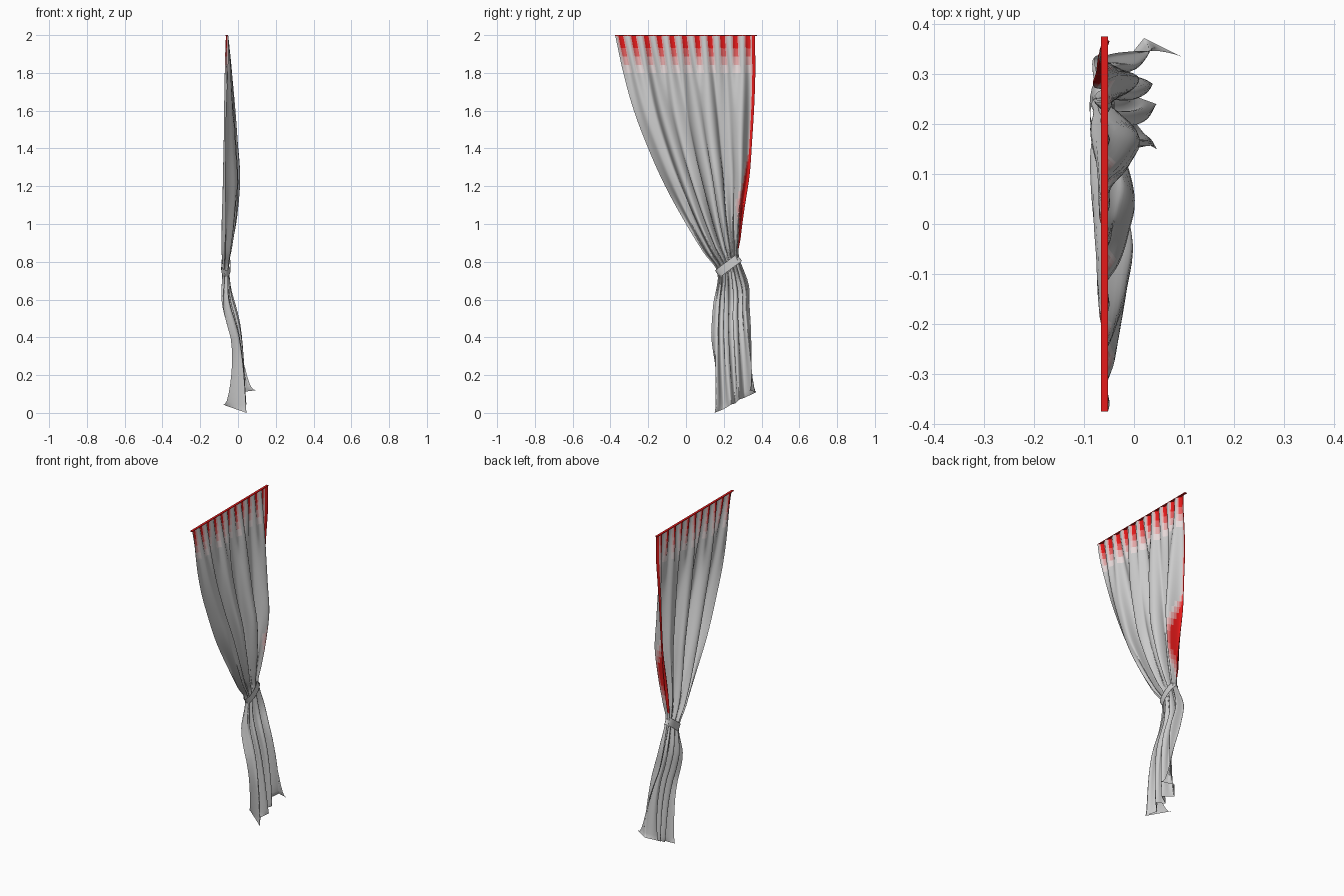
import bpy, bmesh
from math import cos, sin, pi, radians
from mathutils import Matrix, Vector

if "Cube" in bpy.data.objects:
    bpy.data.objects.remove(bpy.data.objects["Cube"])

COLS, SUB, PLEATS = 88, 5, 11

# Cross-sections: left z, left y, right z, right y, depth centre, fold depth, header amount
SECTIONS = [
    (2.00, -0.375, 2.00, 0.365, -0.058, 0.006, 1.0),
    (1.80, -0.332, 1.80, 0.367, -0.051, 0.022, 0.35),
    (1.60, -0.276, 1.62, 0.361, -0.044, 0.032, 0.1),
    (1.40, -0.200, 1.44, 0.350, -0.038, 0.040, 0.05),
    (1.20, -0.110, 1.26, 0.337, -0.034, 0.049, 0.05),
    (1.00, 0.000, 1.07, 0.308, -0.045, 0.046, 0.2),
    (0.85, 0.092, 0.93, 0.290, -0.058, 0.034, 0.3),
    (0.74, 0.167, 0.83, 0.280, -0.064, 0.020, 0.3),
    (0.58, 0.145, 0.68, 0.332, -0.062, 0.028, 0.1),
    (0.45, 0.135, 0.54, 0.338, -0.030, 0.030, 0.0),
    (0.30, 0.132, 0.38, 0.352, 0.008, 0.024, 0.0),
    (0.00, 0.150, 0.11, 0.370, 0.020, 0.030, 0.0),
]
# Zigzag path of the hem
HEM = [Vector(p) for p in (
    (-0.083, 0.225, 0.045), (0.045, 0.15, 0.0), (0.005, 0.20, 0.02),
    (0.045, 0.24, 0.045), (-0.01, 0.26, 0.05), (0.035, 0.28, 0.07),
    (-0.03, 0.31, 0.08), (0.02, 0.372, 0.11), (0.095, 0.335, 0.12))]


def section(t):
    """Smoothly interpolated cross-section values."""
    n = len(SECTIONS) - 1
    i = min(int(t), n - 1)
    f = t - i
    a, b, c, d = (SECTIONS[max(0, min(n, k))] for k in (i - 1, i, i + 1, i + 2))
    return [0.5 * (2*q + (r - p)*f + (2*p - 5*q + 4*r - s)*f*f
                   + (3*q - p - 3*r + s)*f**3)
            for p, q, r, s in zip(a, b, c, d)]


def hem_point(u):
    k = min(int(u * 8), 7)
    return HEM[k].lerp(HEM[k + 1], u * 8 - k)


def cloth_point(u, t):
    zl, yl, zr, yr, xc, amp, header = section(t)
    fold = -cos(8 * pi * u) * 0.8 + 0.2 * sin(14 * pi * u)
    pleat = cos(2 * pi * PLEATS * u)
    x = xc + amp * (fold * (1 - header) + pleat * header)
    y = yl + (yr - yl) * u
    y += 0.25 * amp * sin(16 * pi * u) * sin(pi * u) * (1 - header)
    z = zl + (zr - zl) * u
    z -= 0.006 * (0.5 - 0.5 * pleat) * max(0, 1 - t)
    p = Vector((x, y, z))
    w = max(0, (t - 9.3) / (len(SECTIONS) - 1 - 9.3))
    return p.lerp(hem_point(u), w ** 1.3)


def redness(u, z):
    """Red streaks in the header and a red band on the inner edge."""
    streak = max(0, cos(2 * pi * PLEATS * (u - 0.04)) + 0.6) / 1.3
    r = min(1, streak) * max(0, min(1, (z - 1.80) / 0.12))
    if z > 0.87:
        width = 0.035 + 0.12 * max(0, 1 - abs(z - 1.1) / 0.28)
        r = max(r, min(1, max(0, (u - 1 + width) / (0.45 * width))))
    return r


# Grey-to-red shades
shades = []
for k in range(9):
    f = k / 8
    m = bpy.data.materials.new("cloth_shade_%d" % k)
    m.diffuse_color = (0.8 - 0.02 * f, 0.8 * (1 - f) + 0.01 * f, 0.8 * (1 - f) + 0.01 * f, 1)
    m.use_nodes = True
    m.node_tree.nodes["Principled BSDF"].inputs["Base Color"].default_value = m.diffuse_color
    shades.append(m)

# Curtain cloth
bm = bmesh.new()
rows = (len(SECTIONS) - 1) * SUB
grid = [[bm.verts.new(cloth_point(i / COLS, j / SUB)) for i in range(COLS + 1)]
        for j in range(rows + 1)]
for j in range(rows):
    for i in range(COLS):
        f = bm.faces.new((grid[j][i], grid[j + 1][i], grid[j + 1][i + 1], grid[j][i + 1]))
        f.smooth = True
        f.material_index = round(8 * redness((i + 0.5) / COLS, f.calc_center_median().z))
mesh = bpy.data.meshes.new("curtain_cloth")
bm.to_mesh(mesh)
bm.free()
for m in shades:
    mesh.materials.append(m)
bpy.context.collection.objects.link(bpy.data.objects.new("curtain_cloth", mesh))


def add_part(name, bm, matrix, smooth, material=None):
    for f in bm.faces:
        f.smooth = smooth
    bm.transform(matrix)
    me = bpy.data.meshes.new(name)
    bm.to_mesh(me)
    bm.free()
    if material:
        me.materials.append(material)
    bpy.context.collection.objects.link(bpy.data.objects.new(name, me))


# Flat red strip along the top edge
bm = bmesh.new()
bmesh.ops.create_cube(bm, size=1)
add_part("top_strip", bm, Matrix.Translation((-0.059, 0, 1.998))
         @ Matrix.Diagonal((0.014, 0.75, 0.004, 1)), False, shades[-1])

# Tie-back band, a tilted oval loop
bm = bmesh.new()
bmesh.ops.create_cone(bm, cap_ends=False, segments=20, radius1=1, radius2=0.96, depth=1)
add_part("tie_back", bm, Matrix.Translation((-0.064, 0.224, 0.779))
         @ Matrix.Rotation(radians(37), 4, 'X')
         @ Matrix.Diagonal((0.025, 0.074, 0.045, 1)), True)
